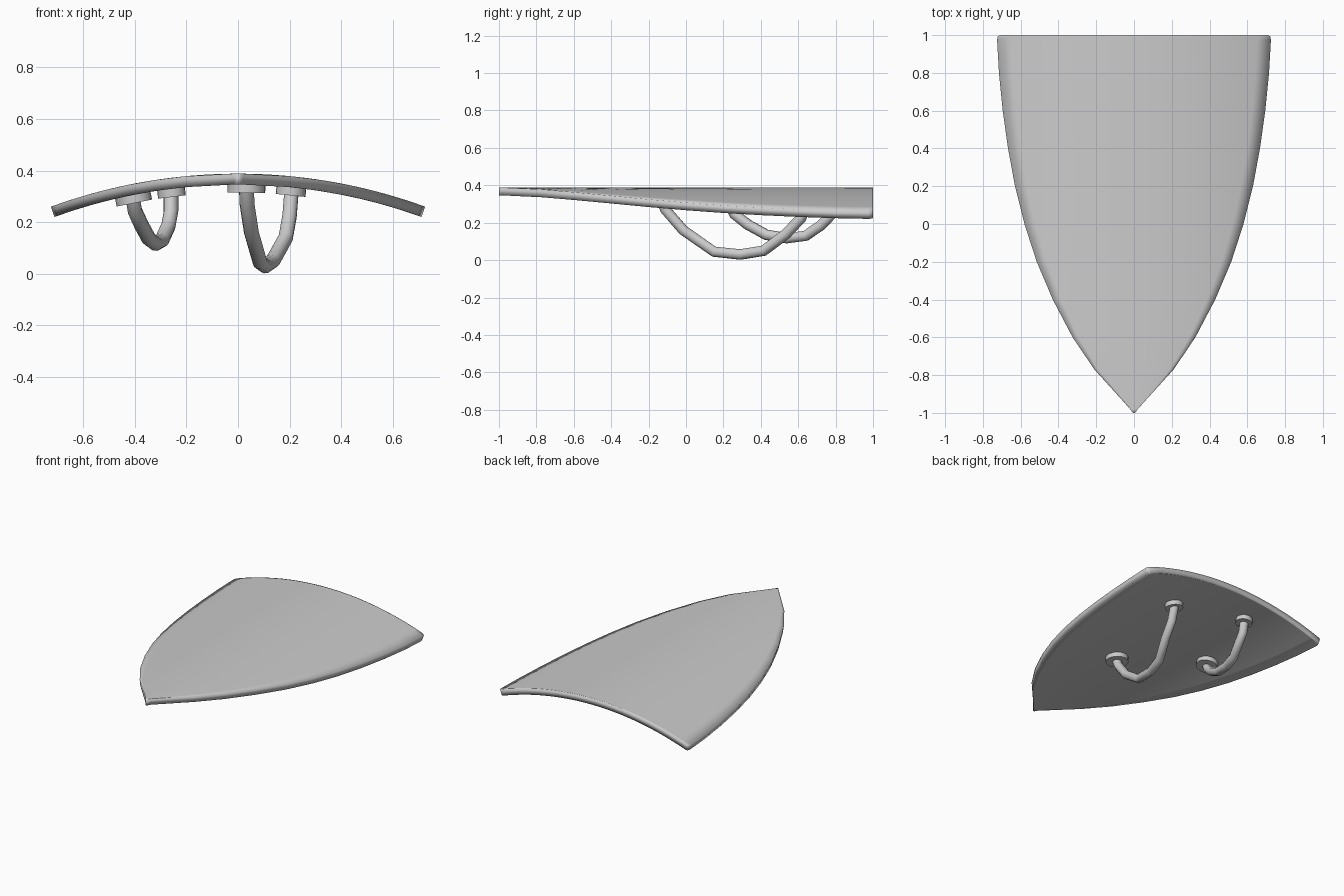
import bpy, bmesh, math
from mathutils import Vector

cube = bpy.data.objects.get("Cube")
if cube:
    bpy.data.objects.remove(cube, do_unlink=True)

TOP, RADIUS, THICK = 0.388, 2.12, 0.042

grey = bpy.data.materials.new("light grey")
grey.use_nodes = True
grey.diffuse_color = (0.6, 0.6, 0.6, 1)
grey.node_tree.nodes["Principled BSDF"].inputs["Base Color"].default_value = (0.6, 0.6, 0.6, 1)


def arc_z(x, radius=RADIUS):
    """Height of the cylindrical shell at x."""
    return TOP - RADIUS + math.sqrt(radius * radius - x * x)


def finish(obj, angle=35):
    bpy.ops.object.select_all(action='DESELECT')
    obj.select_set(True)
    bpy.context.view_layer.objects.active = obj
    if obj.type == 'CURVE':
        bpy.ops.object.convert(target='MESH')
    obj.data.materials.clear()
    obj.data.materials.append(grey)
    bpy.ops.object.shade_smooth_by_angle(angle=math.radians(angle))


def mesh_object(name, bm):
    mesh = bpy.data.meshes.new(name)
    bm.to_mesh(mesh)
    bm.free()
    obj = bpy.data.objects.new(name, mesh)
    bpy.context.collection.objects.link(obj)
    return obj


# Curved plate: half widths from the tip to the straight rear edge
OUTLINE = [(-1, 0.006), (-0.98, 0.02), (-0.77, 0.21), (-0.6, 0.325), (-0.4, 0.43),
           (-0.2, 0.515), (0, 0.58), (0.2, 0.63), (0.4, 0.667), (0.6, 0.695),
           (0.8, 0.715), (0.975, 0.725), (0.993, 0.721), (1, 0.71)]
COLS = 20
bm = bmesh.new()
rows = []
for y, half in OUTLINE:
    xs = [half * (2 * i / COLS - 1) for i in range(COLS + 1)]
    rows.append([bm.verts.new((x, y, arc_z(x))) for x in xs])
for a, b in zip(rows, rows[1:]):
    for i in range(COLS):
        bm.faces.new((a[i], a[i + 1], b[i + 1], b[i]))
plate = mesh_object("shield_plate", bm)
shell = plate.modifiers.new("thickness", 'SOLIDIFY')
shell.thickness = THICK
shell.offset = -1
finish(plate)


# Grip: a bent bar
def grip(name, points, radius=0.029):
    curve = bpy.data.curves.new(name, 'CURVE')
    curve.dimensions = '3D'
    curve.bevel_depth = radius
    curve.bevel_resolution = 3
    curve.use_fill_caps = True
    spline = curve.splines.new('POLY')
    spline.points.add(len(points) - 1)
    for p, co in zip(spline.points, points):
        p.co = (*co, 1)
    obj = bpy.data.objects.new(name, curve)
    bpy.context.collection.objects.link(obj)
    finish(obj, 60)


# Mounting disc lying against the inner face of the plate
def mount(name, x, y, radius, depth=0.034):
    bm = bmesh.new()
    bmesh.ops.create_cone(bm, cap_ends=True, segments=20, radius1=radius,
                          radius2=radius, depth=depth)
    obj = mesh_object(name, bm)
    normal = Vector((x, 0, arc_z(x) - TOP + RADIUS)).normalized()
    obj.rotation_euler = normal.to_track_quat('Z', 'Y').to_euler()
    surface = Vector((x, y, arc_z(x, RADIUS - THICK)))
    obj.location = surface - normal * (depth / 2 - 0.002)
    finish(obj)


grip("large_grip", [(0.033, -0.135, 0.325), (0.035, -0.11, 0.27), (0.052, -0.015, 0.16),
                    (0.085, 0.15, 0.045), (0.105, 0.29, 0.03), (0.135, 0.415, 0.05),
                    (0.185, 0.535, 0.14), (0.2, 0.615, 0.225), (0.207, 0.65, 0.315)])
mount("large_grip_front_mount", 0.033, -0.13, 0.073)
mount("large_grip_rear_mount", 0.207, 0.645, 0.058)

grip("small_grip", [(-0.408, 0.235, 0.295), (-0.4, 0.26, 0.245), (-0.375, 0.33, 0.19),
                    (-0.345, 0.43, 0.135), (-0.32, 0.54, 0.117), (-0.295, 0.64, 0.13),
                    (-0.27, 0.72, 0.185), (-0.26, 0.775, 0.24), (-0.26, 0.79, 0.32)])
mount("small_grip_front_mount", -0.408, 0.245, 0.07)
mount("small_grip_rear_mount", -0.26, 0.79, 0.054)
